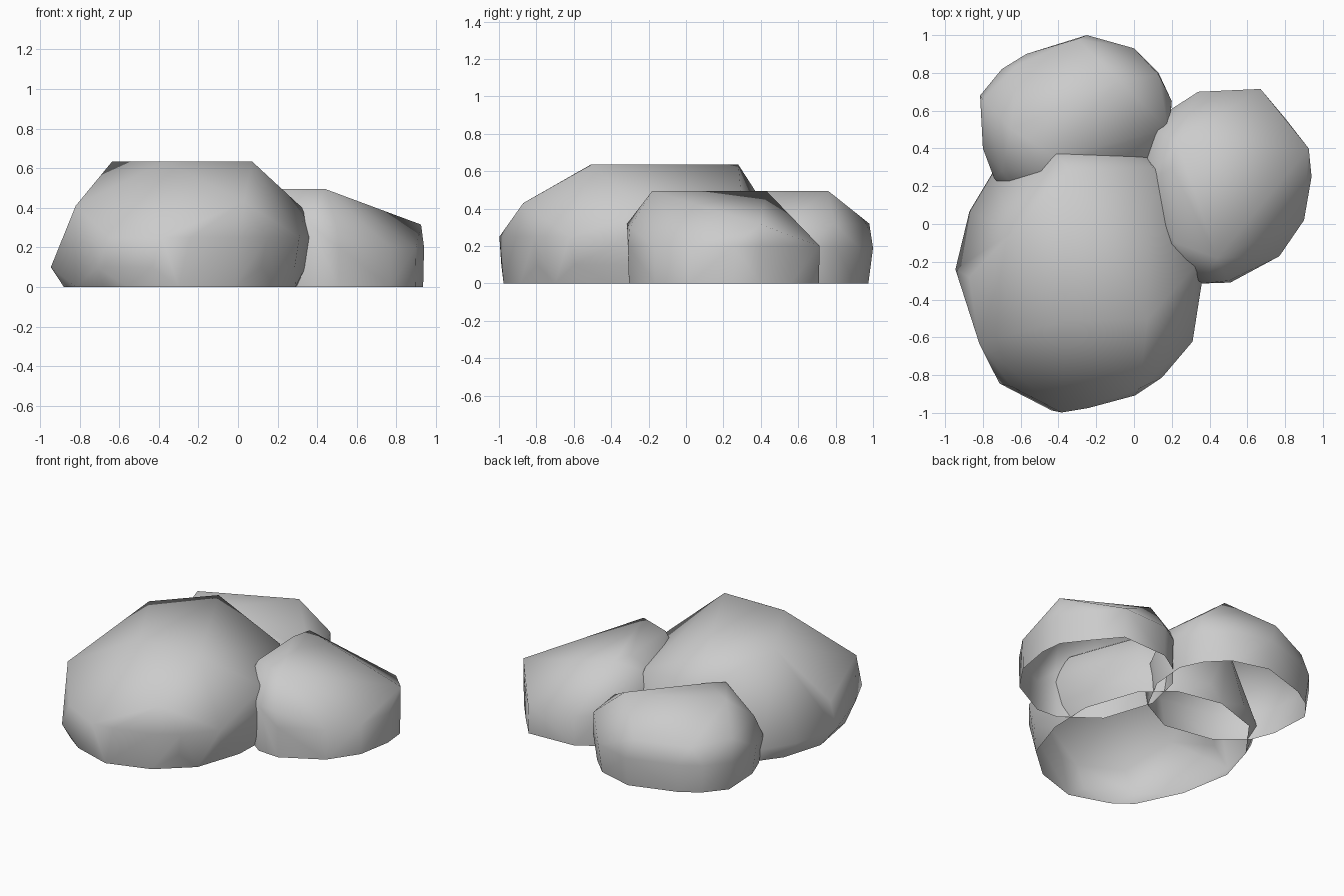
import bpy, bmesh


def rock(name, centre, outline, rings, base, shoulder, top, top_z):
    """Convex boulder: base loop, scaled outline rings, shoulder points, flat crown, open underneath."""
    cx, cy = centre
    bm = bmesh.new()
    for z, s, dx, dy in rings:
        for x, y in outline:
            bm.verts.new((cx + (x - cx) * s + dx, cy + (y - cy) * s + dy, z))
    for x, y in base:
        bm.verts.new((x, y, 0))
    for p in shoulder:
        bm.verts.new(p)
    for x, y in top:
        bm.verts.new((x, y, top_z))
    bmesh.ops.convex_hull(bm, input=bm.verts[:])
    # drop points swallowed by the hull, then open the underside
    bmesh.ops.delete(bm, geom=[v for v in bm.verts if not v.link_faces], context='VERTS')
    under = [f for f in bm.faces if all(v.co.z < 0.001 for v in f.verts)]
    bmesh.ops.delete(bm, geom=under, context='FACES')
    bmesh.ops.recalc_face_normals(bm, faces=bm.faces[:])
    if sum(f.normal.z * f.calc_area() for f in bm.faces) < 0:
        bmesh.ops.reverse_faces(bm, faces=bm.faces[:])
    for f in bm.faces:
        f.smooth = True
    me = bpy.data.meshes.new(name)
    bm.to_mesh(me)
    bm.free()
    ob = bpy.data.objects.new(name, me)
    bpy.context.collection.objects.link(ob)
    return ob


# large boulder at the front left
rock("large_rock", (-0.3, -0.25),
     [(-0.945, -0.24), (-0.87, 0.07), (-0.75, 0.27), (-0.52, 0.42), (-0.2, 0.48),
      (0.03, 0.43), (0.18, 0.3), (0.3, 0.03), (0.355, -0.25), (0.3, -0.6), (0.13, -0.8),
      (-0.02, -0.9), (-0.28, -0.97), (-0.43, -0.995), (-0.71, -0.85), (-0.82, -0.62)],
     [(0.1, 0.99, -0.007, 0), (0.25, 0.95, 0.04, -0.04)],
     [(-0.68, -0.8), (-0.56, -0.89), (-0.3, -0.975), (-0.02, -0.885), (0.19, -0.7),
      (0.29, -0.4), (0.3, -0.1), (0.18, 0.25), (0.0, 0.41), (-0.3, 0.47), (-0.6, 0.37),
      (-0.8, 0.1), (-0.88, -0.17), (-0.82, -0.51)],
     [(-0.82, -0.63, 0.41), (0.03, -0.87, 0.43), (0.335, -0.21, 0.39), (0.1, 0.3, 0.42),
      (-0.42, 0.38, 0.48)],
     [(-0.635, -0.035), (-0.34, 0.28), (0.07, -0.507), (-0.37, -0.51)], 0.635)

# medium boulder on the right
rock("right_rock", (0.48, 0.2),
     [(0.94, 0.25), (0.9, 0.02), (0.77, -0.17), (0.51, -0.31), (0.36, -0.3), (0.13, -0.13),
      (0.02, 0.2), (0.08, 0.47), (0.2, 0.61), (0.34, 0.7), (0.67, 0.715), (0.8, 0.56),
      (0.925, 0.4)],
     [(0, 0.99, 0, 0), (0.2, 1.0, 0, 0)], [],
     [(0.925, 0.4, 0.315), (0.5, -0.3, 0.3), (0.36, -0.315, 0.32), (0.15, -0.12, 0.35),
      (0.05, 0.2, 0.35), (0.12, 0.5, 0.32)],
     [(0.44, -0.18), (0.22, -0.1), (0.2, 0.3), (0.23, 0.43)], 0.495)

# small boulder at the back
rock("back_rock", (-0.3, 0.5),
     [(-0.815, 0.68), (-0.8, 0.4), (-0.74, 0.24), (-0.55, 0.08), (-0.2, 0.02), (0.05, 0.15),
      (0.18, 0.4), (0.2, 0.65), (0.13, 0.8), (0.0, 0.93), (-0.25, 1.0), (-0.57, 0.9),
      (-0.7, 0.82)],
     [(0, 0.95, 0, 0), (0.19, 1.0, 0, 0)], [],
     [(-0.8, 0.66, 0.34), (-0.3, 0.98, 0.32), (-0.62, 0.84, 0.3), (0.13, 0.79, 0.32),
      (0.18, 0.5, 0.31), (-0.7, 0.28, 0.32)],
     [(-0.65, 0.5), (-0.5, 0.29), (-0.42, 0.36), (-0.08, 0.76)], 0.495)
